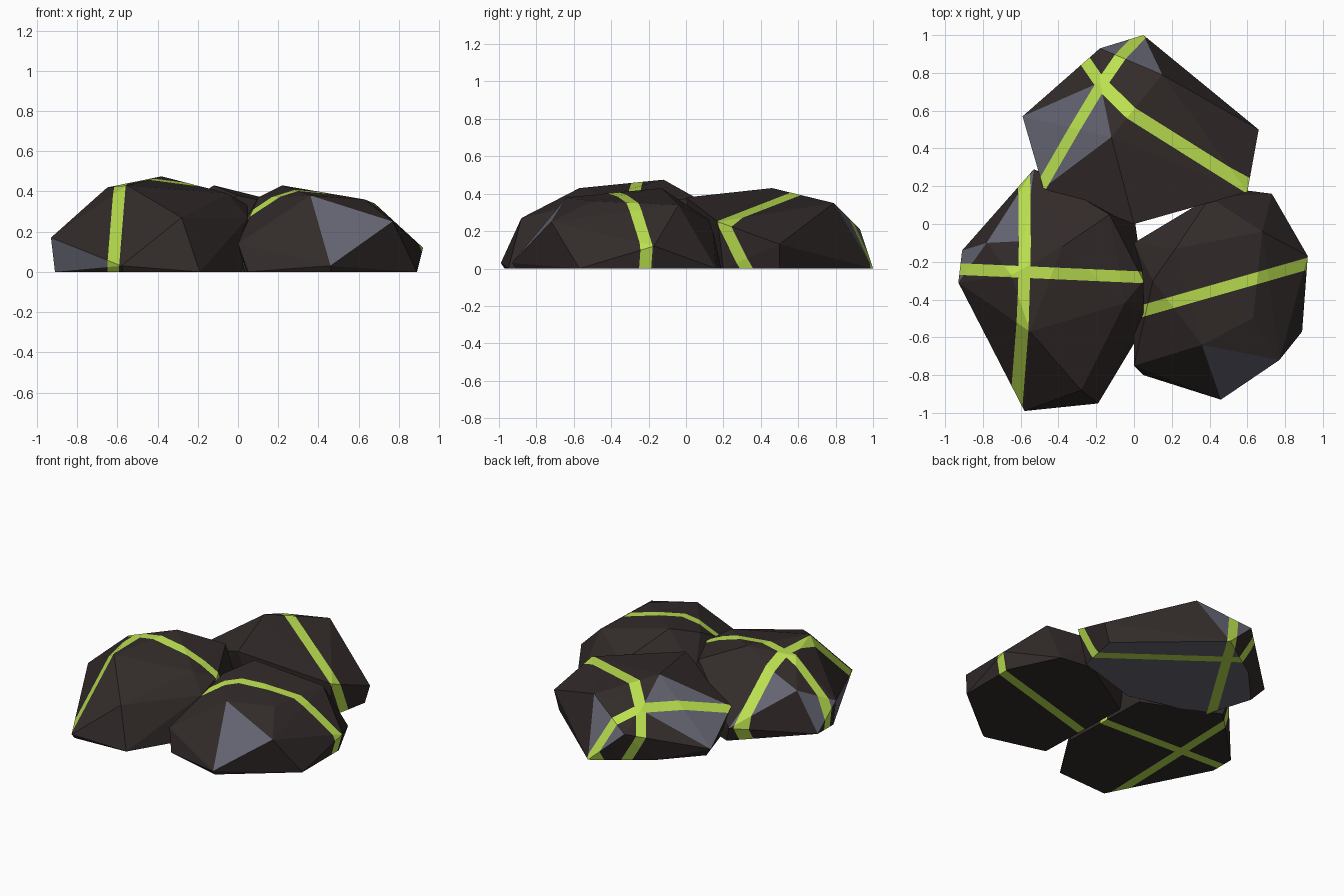
import bpy
import bmesh
from mathutils import Vector

default_cube = bpy.data.objects.get("Cube")
if default_cube:
    bpy.data.objects.remove(default_cube, do_unlink=True)


def make_material(name, colour):
    material = bpy.data.materials.new(name)
    material.use_nodes = True
    material.diffuse_color = (*colour, 1)
    shader = next(n for n in material.node_tree.nodes if n.type == 'BSDF_PRINCIPLED')
    shader.inputs["Base Color"].default_value = (*colour, 1)
    shader.inputs["Roughness"].default_value = 0.9
    return material


MATERIALS = [
    make_material("dark brown stone", (0.032, 0.024, 0.023)),
    make_material("slate blue stone", (0.13, 0.13, 0.17)),
    make_material("lime green vein", (0.5, 0.75, 0.08)),
]
STONE, SLATE, VEIN = range(len(MATERIALS))


def make_rock(name, corners, slate_spots, veins, vein_width=0.062):
    """Faceted rock: hull of its corners, slate facets, veins sliced right through."""
    bm = bmesh.new()
    for corner in corners:
        bm.verts.new(corner)
    hull = bmesh.ops.convex_hull(bm, input=bm.verts[:])
    loose = {g for g in hull["geom_interior"] + hull["geom_unused"]
             if isinstance(g, bmesh.types.BMVert)}
    bmesh.ops.delete(bm, geom=list(loose), context='VERTS')
    # Merge the flat base into one facet
    bmesh.ops.dissolve_limit(bm, angle_limit=0.02, verts=bm.verts[:], edges=bm.edges[:])
    bmesh.ops.recalc_face_normals(bm, faces=bm.faces[:])

    # Pick the slate facets by the spots they lie closest to
    for spot in slate_spots:
        target = Vector(spot)
        facet = min(bm.faces, key=lambda f: (f.calc_center_median() - target).length)
        facet.material_index = SLATE

    # Slice along both sides of each vein and colour the band between
    for point, direction in veins:
        point, normal = Vector(point), Vector(direction).normalized()
        for side in (-1, 1):
            bmesh.ops.bisect_plane(bm, geom=bm.verts[:] + bm.edges[:] + bm.faces[:],
                                   dist=0.0001, plane_no=normal,
                                   plane_co=point + normal * side * vein_width / 2)
        for face in bm.faces:
            if abs((face.calc_center_median() - point).dot(normal)) < vein_width / 2:
                face.material_index = VEIN

    mesh = bpy.data.meshes.new(name)
    bm.to_mesh(mesh)
    bm.free()
    for material in MATERIALS:
        mesh.materials.append(material)
    rock = bpy.data.objects.new(name, mesh)
    bpy.context.collection.objects.link(rock)
    return rock


# Front rock on the -x side, with two crossing veins
make_rock(
    "front_right_rock",
    corners=[
        (-.38, -.12, .475), (-.65, -.27, .42), (-.55, -.57, .43), (-.58, -.09, .38),
        (-.78, -.1, .28), (-.93, -.31, .17), (-.28, -.88, .27), (-.13, .05, .38),
        (-.05, -.42, .39), (.05, -.3, .33), (.05, -.47, .27), (-.53, .29, .1),
        (-.58, -.99, .03), (-.57, -.97, 0), (-.19, -.95, 0), (-.91, -.14, 0),
        (-.91, -.31, 0), (-.5, .27, 0), (0, .05, 0), (.02, -.6, 0),
    ],
    slate_spots=[(-.63, .03, .25), (-.87, -.18, .15), (-.81, -.54, .07)],
    veins=[((-.58, -.24, .43), (1, -.03, -.05)), ((-.45, -.26, .4), (.045, 1, 0))],
)

# Front rock on the +x side, with a single vein
make_rock(
    "front_left_rock",
    corners=[
        (.22, -.13, .43), (.36, -.64, .38), (.63, -.5, .36), (.68, -.04, .34),
        (.1, -.3, .37), (.77, -.72, .25), (.92, -.17, .12), (.4, .14, .25),
        (0, -.75, .14), (0, -.1, .2), (.46, -.93, .03), (.46, -.91, 0),
        (.05, -.8, 0), (.89, -.57, 0), (.89, -.17, 0), (.73, .16, 0),
        (.5, .19, 0), (.03, -.1, 0),
    ],
    slate_spots=[(.53, -.76, .22)],
    veins=[((.5, -.33, .4), (-.286, 1, 0))],
)

# Back rock, with two crossing veins
make_rock(
    "back_rock",
    corners=[
        (-.12, .46, .43), (.15, .79, .35), (0, 0, .38), (-.18, .75, .31),
        (-.18, .93, .21), (.6, .17, .25), (.44, .14, .25), (.66, .5, .13),
        (-.59, .57, .08), (-.48, .19, .2), (.05, 1, 0), (-.29, .77, 0),
        (-.52, .52, 0), (-.42, .2, 0), (.1, .06, 0), (.56, .2, 0), (.62, .5, 0),
    ],
    slate_spots=[(-.43, .55, .17), (-.25, .47, .32), (0, .92, .19), (0, .5, 0)],
    veins=[((-.17, .74, .3), (.85, -.53, .13)), ((-.02, .59, .4), (.56, .76, .34))],
)
